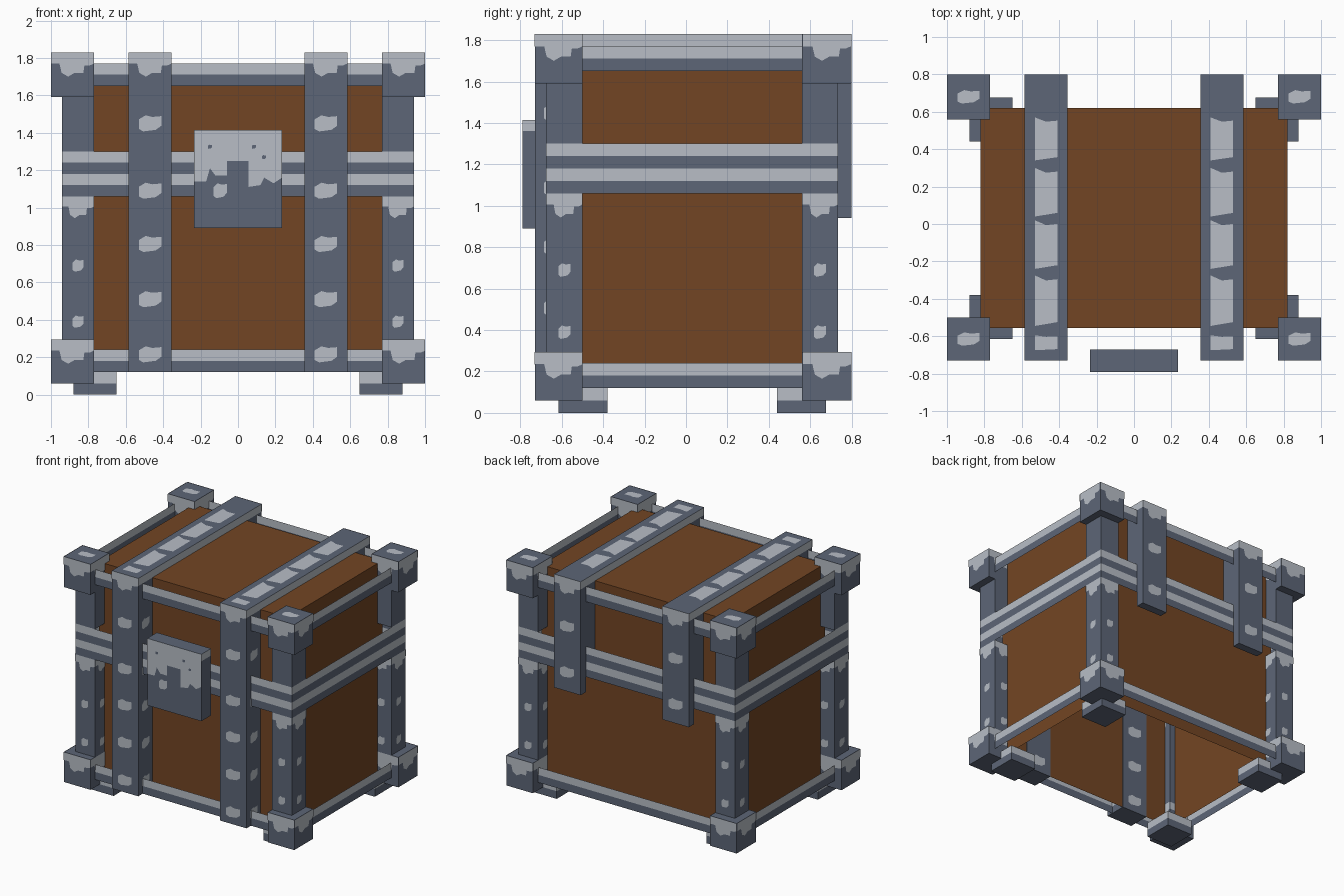
import bpy, bmesh
from mathutils import Vector

cube = bpy.data.objects.get("Cube")
if cube:
    bpy.data.objects.remove(cube, do_unlink=True)


def material(name, rgb):
    m = bpy.data.materials.new(name)
    m.use_nodes = True
    m.diffuse_color = (*rgb, 1)
    m.node_tree.nodes["Principled BSDF"].inputs["Base Color"].default_value = (*rgb, 1)
    return m


WOOD = material("brown_wood", (0.171, 0.060, 0.017))
DARK = material("dark_metal", (0.109, 0.133, 0.184))
LIGHT = material("light_metal", (0.479, 0.515, 0.565))

# Tangent direction and outward normal of each box side
SIDES = {"front": ((1, 0, 0), (0, -1, 0)), "left": ((0, 1, 0), (1, 0, 0)),
         "back": ((-1, 0, 0), (0, 1, 0)), "right": ((0, -1, 0), (-1, 0, 0)),
         "top": ((1, 0, 0), (0, 0, 1))}
WALLS = ("front", "left", "back", "right")


def finish(name, bm, mats):
    mesh = bpy.data.meshes.new(name)
    bm.to_mesh(mesh)
    bm.free()
    for m in mats:
        mesh.materials.append(m)
    ob = bpy.data.objects.new(name, mesh)
    bpy.context.collection.objects.link(ob)
    return ob


def box(name, lo, hi, mat=DARK, cuts=(), light=None, no_top=False, no_bottom=False):
    """Box cut at given heights; side faces whose height passes the rule turn light."""
    bm = bmesh.new()
    bmesh.ops.create_cube(bm, size=1)
    for v in bm.verts:
        v.co = [a + (b - a) * (c + 0.5) for a, b, c in zip(lo, hi, v.co)]
    drop = [f for f in bm.faces
            if (no_top and f.normal.z > 0.5) or (no_bottom and f.normal.z < -0.5)]
    bmesh.ops.delete(bm, geom=drop, context="FACES")
    for z in cuts:
        bmesh.ops.bisect_plane(bm, geom=bm.verts[:] + bm.edges[:] + bm.faces[:],
                               plane_co=(0, 0, z), plane_no=(0, 0, 1))
    bm.normal_update()
    for f in bm.faces:
        if light and abs(f.normal.z) < 0.5 and light(f.calc_center_median().z):
            f.material_index = 1
    return finish(name, bm, [mat, LIGHT])


def patches(name, items, mat=LIGHT, lift=0.003):
    """Thin plates: each item is (side, centre, outline)."""
    bm = bmesh.new()
    for side, centre, outline in items:
        u, n = map(Vector, SIDES[side])
        v = n.cross(u)
        base = Vector(centre) + n * lift
        bm.faces.new([bm.verts.new(base + u * a + v * b) for a, b in outline])
    return finish(name, bm, [mat])


BLOB = [(-1, -.7), (-.6, -1), (.5, -.8), (1, -.3), (1, .9), (.2, .8), (-.4, 1), (-1, .5)]
DRIP = [(-1, 0), (-1, -.06), (-.6, -.06), (-.5, -.11), (-.2, -.13), (.1, -.11),
        (.5, -.11), (.55, -.07), (.8, -.07), (1, -.06), (1, 0)]


def blob(w, h):
    return [(a * w, b * h) for a, b in BLOB]


def drip(w, s=1.0):
    return [(a * w, b * s) for a, b in DRIP]


def on_side(side, lo, hi, z):
    """Middle of a box side at height z."""
    n = SIDES[side][1]
    mid = [(a + b) / 2 + k * (b - a) / 2 for a, b, k in zip(lo, hi, n)]
    return (mid[0], mid[1], z)


def mirror_x(x0, x1, s):
    return (x0, x1) if s > 0 else (-x1, -x0)


# Wooden body, open underneath
box("wooden_body", (-0.82, -0.555, 0.12), (0.82, 0.62, 1.77), WOOD, no_bottom=True)

# Thin rails running round the chest
for name, z0, z1 in (("bottom_rail", 0.12, 0.24), ("base_rim_rail", 1.06, 1.18),
                     ("lid_rim_rail", 1.18, 1.30), ("top_rail", 1.65, 1.77)):
    mid = (z0 + z1) / 2
    box(name, (-0.94, -0.675, z0), (0.94, 0.735, z1), cuts=[mid],
        light=lambda z, m=mid: z > m, no_top=True, no_bottom=True)

# Corners: feet, posts and blocks
for s, sx in ((1, "left"), (-1, "right")):
    for sy, by, py, fy in (("front", (-0.73, -0.50), (-0.675, -0.50), (-0.615, -0.38)),
                           ("back", (0.56, 0.80), (0.56, 0.735), (0.44, 0.675))):
        tag = f"{sy}_{sx}"
        fx, px, bx = (mirror_x(*r, s) for r in ((0.65, 0.88), (0.77, 0.94), (0.77, 1.0)))
        box(f"{tag}_foot", (fx[0], fy[0], 0), (fx[1], fy[1], 0.12), cuts=[0.06],
            light=lambda z: z > 0.06)
        lo, hi = (px[0], py[0], 0.29), (px[1], py[1], 1.06)
        box(f"{tag}_lower_post", lo, hi)
        box(f"{tag}_upper_post", (px[0], py[0], 1.30), (px[1], py[1], 1.59))
        worn = []
        for side in WALLS:
            worn.append((side, on_side(side, lo, hi, 1.06), drip(0.086, 0.9)))
            for z in (0.69, 0.39):
                worn.append((side, on_side(side, lo, hi, z), blob(0.029, 0.033)))
        patches(f"{tag}_post_wear", worn)
        worn = []
        for level, z0, z1 in (("bottom", 0.06, 0.295), ("top", 1.59, 1.83)):
            lo, hi = (bx[0], by[0], z0), (bx[1], by[1], z1)
            box(f"{tag}_{level}_block", lo, hi)
            worn += [(side, on_side(side, lo, hi, z1), drip(0.116)) for side in WALLS]
        worn.append(("top", on_side("top", lo, hi, 1.83), blob(0.058, 0.036)))
        patches(f"{tag}_block_wear", worn)

# Two straps over the front, top and back
for s, sx in ((1, "left"), (-1, "right")):
    x0, x1 = mirror_x(0.355, 0.585, s)
    xc = (x0 + x1) / 2
    front = ((x0, -0.73, 0.12), (x1, -0.553, 1.77))
    back = ((x0, 0.618, 1.18), (x1, 0.80, 1.77))
    box(f"{sx}_strap_front", *front)
    box(f"{sx}_strap_back", *back)
    box(f"{sx}_strap_hinge_end", (x0, 0.735, 0.94), (x1, 0.80, 1.18))
    box(f"{sx}_strap_top", (x0, -0.73, 1.77), (x1, 0.80, 1.83), light=lambda z: True)
    worn = [("front", (xc, -0.73, 1.77), [(a, b + 0.06) for a, b in drip(0.115)]),
            ("back", (xc, 0.80, 1.77), [(a, b + 0.06) for a, b in drip(0.115)])]
    for z in (0.215, 0.51, 0.805, 1.09, 1.45):
        worn.append(("front", (xc, -0.73, z), blob(0.06, 0.043)))
        worn.append(("back", (xc, -0.553, z), blob(0.06, 0.043)))
        for side in ("left", "right"):
            worn.append((side, on_side(side, *front, z), blob(0.045, 0.04)))
    for z in (1.45, 1.09):
        worn.append(("back", (xc, 0.80, z), blob(0.06, 0.043)))
    # Long worn streaks along the top
    for y, h in ((-0.635, 0.04), (-0.41, 0.135), (-0.11, 0.13), (0.17, 0.13), (0.455, 0.115)):
        worn.append(("top", (xc, y, 1.83),
                     [(-0.06, -h), (0.06, -h * 0.85), (0.06, h * 0.85), (0, h * 0.8), (-0.06, h)]))
    patches(f"{sx}_strap_wear", worn)

# Lock plate with worn upper half and pits
box("lock_plate", (-0.235, -0.79, 0.89), (0.235, -0.67, 1.415), cuts=[1.36],
    light=lambda z: z > 1.36)
LOCK_WEAR = [(-.235, 1.415), (-.235, 1.14), (-.17, 1.14), (-.15, 1.21), (-.12, 1.17),
             (-.06, 1.17), (-.06, 1.25), (.055, 1.25), (.055, 1.11), (.12, 1.12),
             (.14, 1.16), (.19, 1.13), (.235, 1.16), (.235, 1.415)]
patches("lock_wear", [("front", (0, -0.79, 0), LOCK_WEAR),
                      ("front", (-0.095, -0.79, 1.09), blob(0.035, 0.04))])
patches("lock_pits", [("front", (x, -0.79, z), blob(0.011, 0.011))
                      for x, z in ((-0.15, 1.325), (0.085, 1.325), (0.14, 1.27))],
        DARK, lift=0.006)
